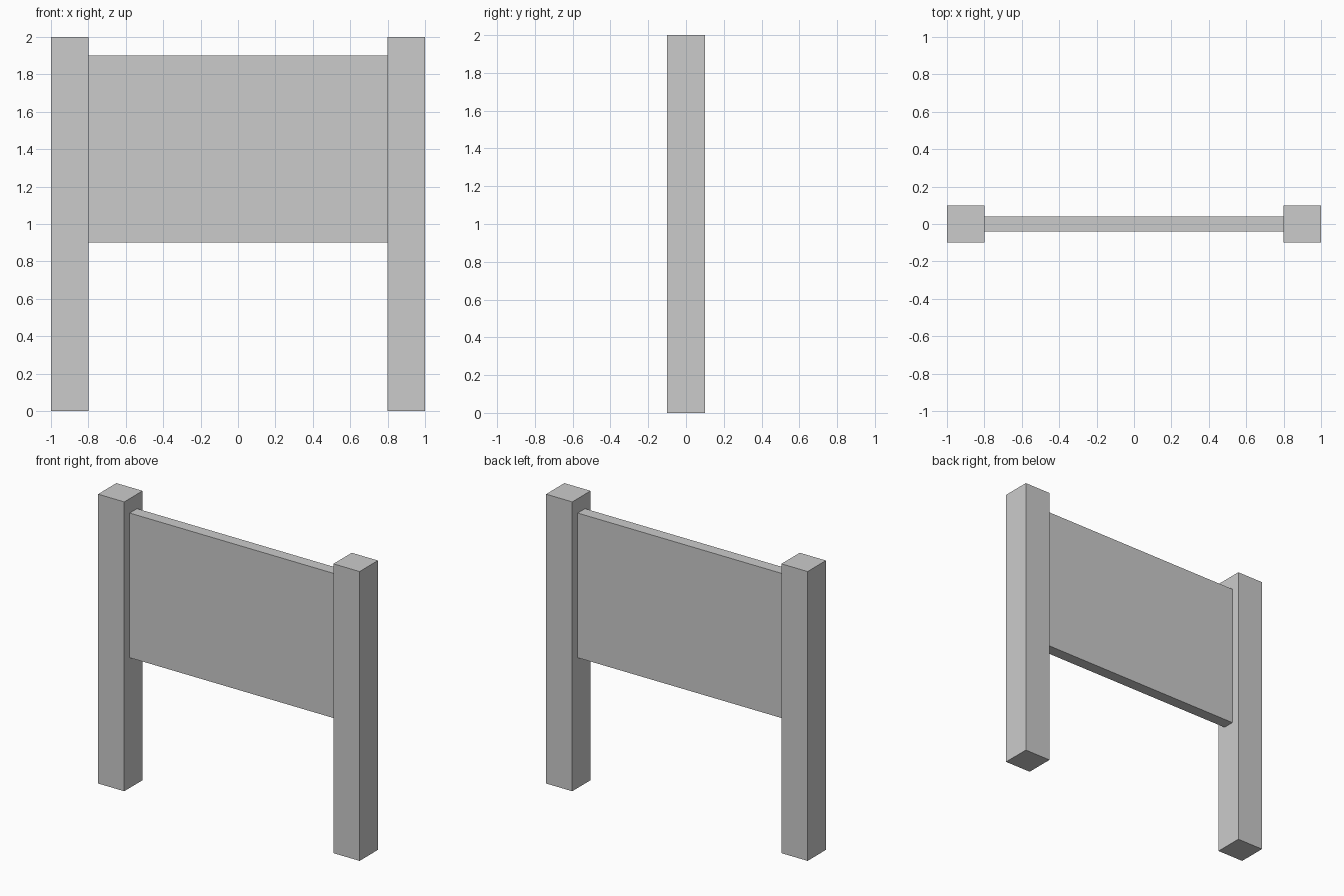
import bpy

if "Cube" in bpy.data.objects:
    bpy.data.objects.remove(bpy.data.objects["Cube"])


def box(name, size, center):
    """Add a flat-shaded box with its size applied to the mesh."""
    bpy.ops.mesh.primitive_cube_add(size=1, location=center)
    obj = bpy.context.object
    obj.name = name
    obj.scale = size
    bpy.ops.object.transform_apply(location=False, rotation=False, scale=True)
    return obj


POST_WIDTH, POST_HEIGHT = 0.2, 2.0
SPAN = 1.6  # gap between the posts

# Square posts on both sides
for side, sign in (("left", -1), ("right", 1)):
    box(f"{side}_post", (POST_WIDTH, POST_WIDTH, POST_HEIGHT),
        (sign * (SPAN + POST_WIDTH) / 2, 0, POST_HEIGHT / 2))

# Thin board held between the posts
box("sign_panel", (SPAN, 0.08, 1.0), (0, 0, 1.4))
